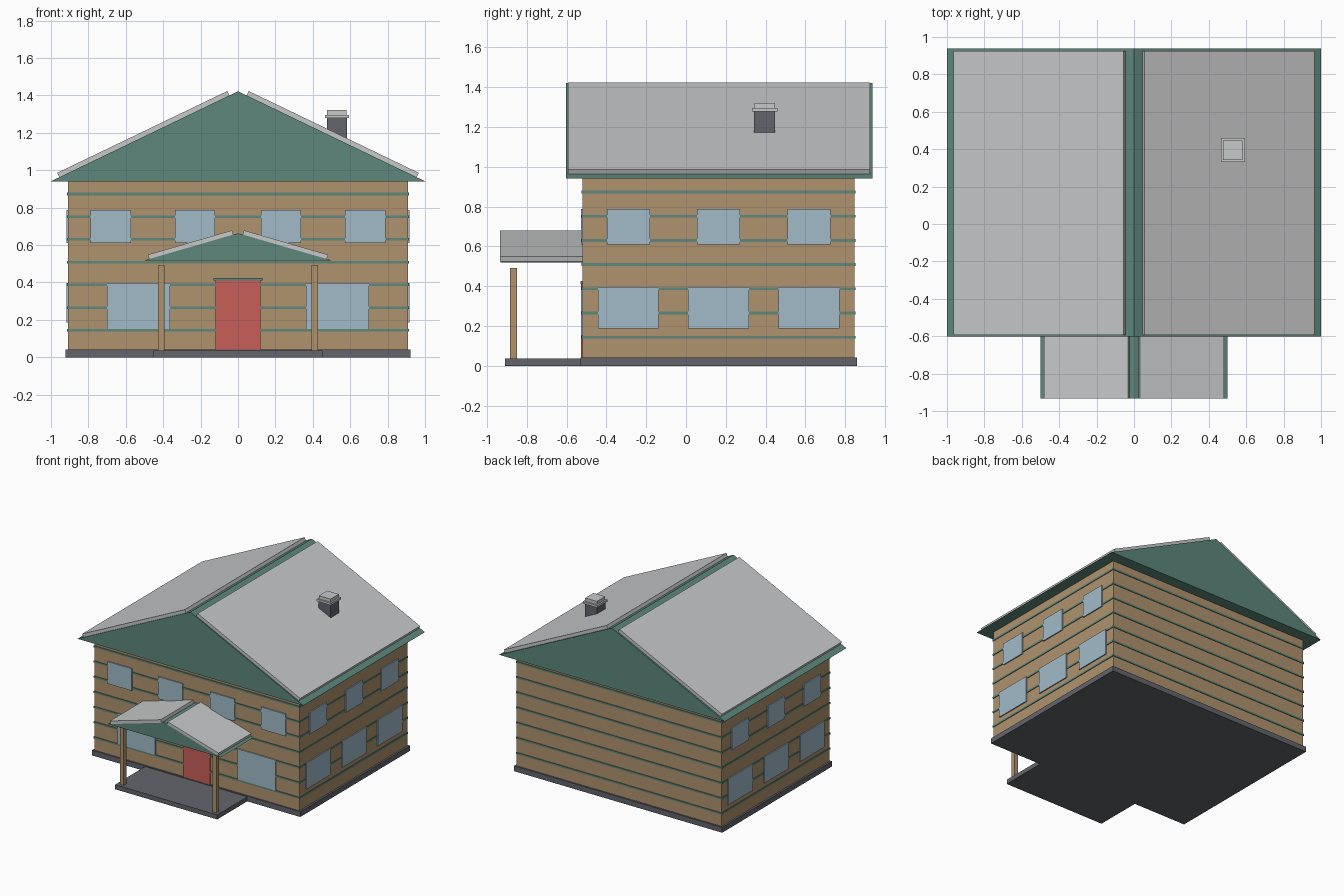
import bpy
import math

if "Cube" in bpy.data.objects:
    bpy.data.objects.remove(bpy.data.objects["Cube"])


def material(name, rgb):
    m = bpy.data.materials.new(name)
    m.use_nodes = True
    colour = (*rgb, 1)
    m.diffuse_color = colour
    m.node_tree.nodes["Principled BSDF"].inputs["Base Color"].default_value = colour
    return m


WOOD = material("warm wood", (0.434, 0.292, 0.156))
GREEN = material("trim green", (0.109, 0.242, 0.198))
GREY = material("roof grey", (0.57, 0.577, 0.584))
STONE = material("dark stone", (0.127, 0.130, 0.150))
RED = material("door red", (0.578, 0.114, 0.102))
GLASS = material("window blue", (0.361, 0.497, 0.591))


def mesh_object(name, verts, faces, mat):
    me = bpy.data.meshes.new(name)
    me.from_pydata(verts, [], faces)
    me.materials.append(mat)
    ob = bpy.data.objects.new(name, me)
    bpy.context.collection.objects.link(ob)
    return ob


def prism(name, profile, y0, y1, mat):
    """Extrude a counter-clockwise (x, z) profile along y."""
    n = len(profile)
    verts = [(x, y, z) for y in (y0, y1) for x, z in profile]
    faces = [tuple(range(n)), tuple(reversed(range(n, 2 * n)))]
    faces += [(i, i + n, (i + 1) % n + n, (i + 1) % n) for i in range(n)]
    return mesh_object(name, verts, faces, mat)


def box(name, x, y, z, mat):
    profile = [(x[0], z[0]), (x[1], z[0]), (x[1], z[1]), (x[0], z[1])]
    return prism(name, profile, y[0], y[1], mat)


def gable_roof(name, half, z0, z1, ys, slab_x, slab_y, thick):
    """Solid gable with a grey covering slab on each slope."""
    prism(name + "_gable", [(-half, z0), (half, z0), (0, z1)], *ys, GREEN)
    slope = math.atan2(z1 - z0, half)
    nx, nz = thick * math.sin(slope), thick * math.cos(slope)
    inner, outer = [(x, z1 - x * (z1 - z0) / half) for x in slab_x]
    profile = [inner, outer, (outer[0] + nx, outer[1] + nz), (inner[0] + nx, inner[1] + nz)]
    prism(name + "_covering_left", profile[::-1], *slab_y, GREY)
    prism(name + "_covering_right", [(-x, z) for x, z in profile], *slab_y, GREY)


# Footing, walls and porch floor
box("foundation", (-0.923, 0.923), (-0.53, 0.86), (0, 0.042), STONE)
box("porch_floor", (-0.453, 0.453), (-0.91, -0.52), (0, 0.036), STONE)
X, FRONT, BACK = 0.908, -0.519, 0.846
box("walls", (-X, X), (FRONT, BACK), (0.04, 0.942), WOOD)

# Horizontal trim bands
for i in range(7):
    z = 0.144 + i * 0.1215
    p = 0.005
    box(f"trim_band_{i + 1}", (-X - p, X + p), (FRONT - p, BACK + p),
        (z - 0.007, z + 0.007), GREEN)

# Windows: front ones mirrored in x, side ones on both walls
P = 0.009
UPPER = (0.61, 0.787)
for side, s in (("left", 1), ("right", -1)):
    for name, cx, half, z in (("upper_inner", 0.23, 0.108, UPPER),
                              ("upper_outer", 0.681, 0.108, UPPER),
                              ("lower", 0.532, 0.168, (0.152, 0.396))):
        box(f"front_window_{name}_{side}", (s * cx - half, s * cx + half),
            (FRONT - P, FRONT), z, GLASS)
    for i in range(3):
        cy = -0.29 + i * 0.4535
        xs = sorted((s * X, s * (X + P)))
        box(f"side_window_upper_{side}_{i + 1}", xs, (cy - 0.108, cy + 0.108), UPPER, GLASS)
        box(f"side_window_lower_{side}_{i + 1}", xs, (cy - 0.153, cy + 0.153),
            (0.187, 0.396), GLASS)
    # Porch posts
    box(f"porch_post_{side}", (s * 0.411 - 0.017, s * 0.411 + 0.017),
        (-0.885, -0.85), (0.035, 0.492), WOOD)

# Door and lintel
box("door", (-0.12, 0.12), (FRONT - P, FRONT), (0.04, 0.412), RED)
box("door_lintel", (-0.132, 0.132), (FRONT - 0.011, FRONT), (0.41, 0.425), GREEN)

# Main roof and porch roof
gable_roof("main_roof", 1.0, 0.941, 1.422, (-0.602, 0.937), (0.046, 0.955), (-0.593, 0.925), 0.026)
gable_roof("porch_roof", 0.5, 0.518, 0.663, (-0.932, FRONT), (0.025, 0.475), (-0.934, FRONT), 0.024)

# Chimney
CX, CY = 0.529, 0.395
for name, h, z, mat in (("chimney_stack", 0.053, (1.13, 1.28), STONE),
                        ("chimney_cap", 0.064, (1.278, 1.295), GREY),
                        ("chimney_top", 0.052, (1.295, 1.321), GREY)):
    box(name, (CX - h, CX + h), (CY - h, CY + h), z, mat)
